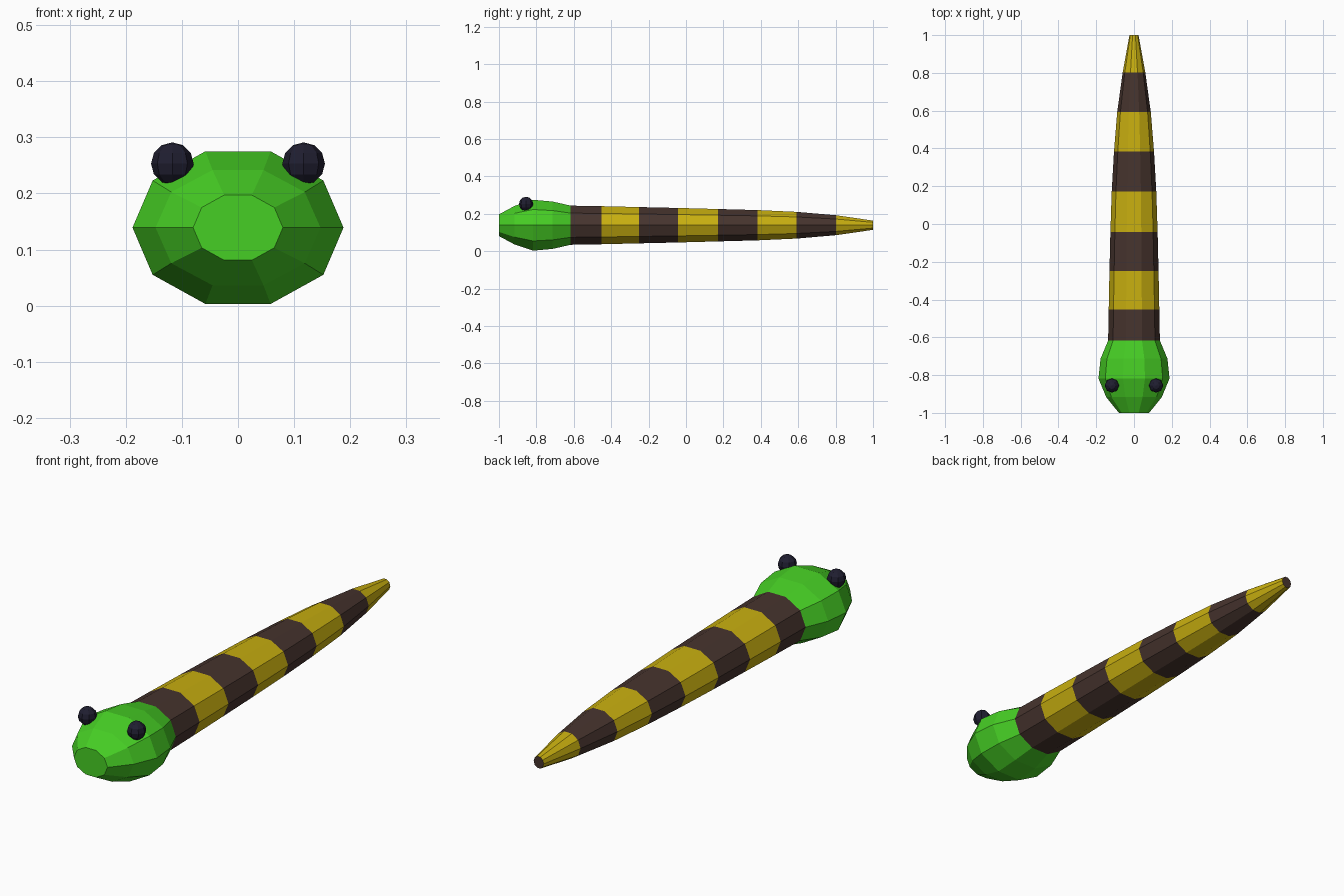
import bpy, bmesh, math

if "Cube" in bpy.data.objects:
    bpy.data.objects.remove(bpy.data.objects["Cube"])

SIDES = 10
MID_Z = 0.139


def material(name, r, g, b):
    m = bpy.data.materials.new(name)
    m.diffuse_color = (r, g, b, 1)
    m.use_nodes = True
    m.node_tree.nodes["Principled BSDF"].inputs["Base Color"].default_value = m.diffuse_color
    return m


green = material("leaf green", 0.062, 0.62, 0.018)
yellow = material("mustard yellow", 0.58, 0.43, 0.005)
brown = material("dark brown", 0.062, 0.034, 0.027)
navy = material("dark navy", 0.014, 0.013, 0.03)


def add_object(name, bm, mats):
    bmesh.ops.recalc_face_normals(bm, faces=bm.faces)
    me = bpy.data.meshes.new(name)
    bm.to_mesh(me)
    bm.free()
    for m in mats:
        me.materials.append(m)
    ob = bpy.data.objects.new(name, me)
    bpy.context.collection.objects.link(ob)
    return ob


def loft(name, rings, mats, band_index, cap_index):
    """Skin elliptical rings (y, half width, half height) along y."""
    bm = bmesh.new()
    loops = []
    for y, rx, rz in rings:
        loops.append([bm.verts.new((rx * math.cos(a), y, MID_Z + rz * math.sin(a)))
                      for a in (2 * math.pi * i / SIDES for i in range(SIDES))])
    for k, (lo, hi) in enumerate(zip(loops, loops[1:])):
        for i in range(SIDES):
            j = (i + 1) % SIDES
            bm.faces.new((lo[i], lo[j], hi[j], hi[i])).material_index = band_index(k)
    for loop in (loops[0], loops[-1]):
        bm.faces.new(loop).material_index = cap_index
    return add_object(name, bm, mats)


# Head: bulging, blunt at the nose
loft("head", [(-1.0, 0.08, 0.061), (-0.917, 0.147, 0.108), (-0.818, 0.188, 0.143),
              (-0.713, 0.177, 0.133), (-0.617, 0.137, 0.11)],
     [green], lambda k: 0, 0)

# Body: tapering bands in alternating colours
loft("body", [(-0.617, 0.137, 0.110), (-0.452, 0.134, 0.107), (-0.25, 0.130, 0.102),
              (-0.042, 0.125, 0.097), (0.172, 0.118, 0.091), (0.383, 0.106, 0.085),
              (0.592, 0.089, 0.075), (0.802, 0.060, 0.056), (1.0, 0.024, 0.026)],
     [brown, yellow], lambda k: k % 2, 0)

# Eyes: low-poly balls on top of the head
for side, label in ((-1, "left"), (1, "right")):
    bm = bmesh.new()
    bmesh.ops.create_uvsphere(bm, u_segments=8, v_segments=6, radius=0.038)
    eye = add_object(label + "_eye", bm, [navy])
    eye.location = (side * 0.117, -0.855, 0.253)
